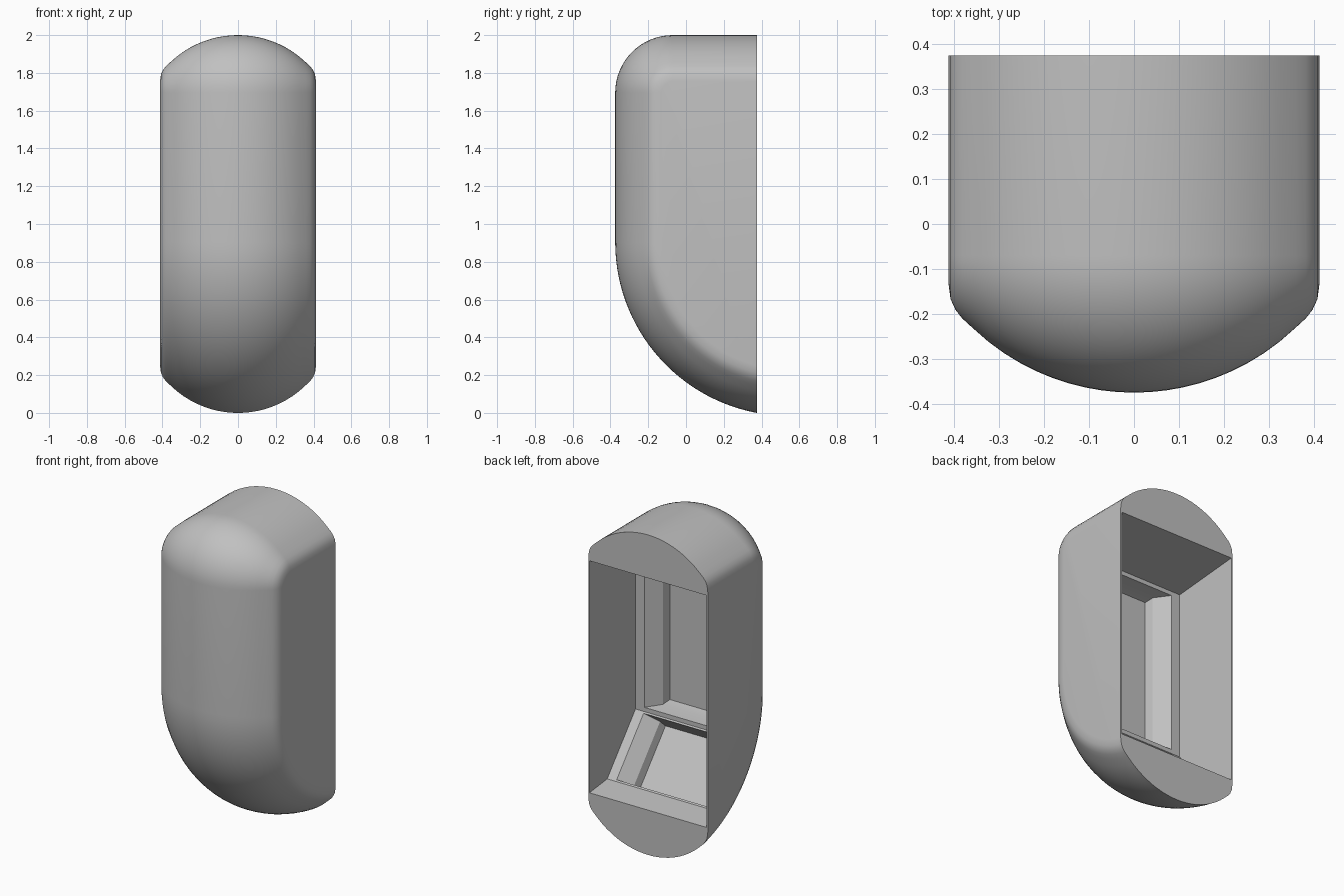
import bpy, bmesh
from math import sin, cos, acos, sqrt, pi, radians
from mathutils import Vector

cube = bpy.data.objects.get("Cube")
if cube:
    bpy.data.objects.remove(cube, do_unlink=True)

BACK = 0.375
grey = bpy.data.materials.new("mid_grey")
grey.use_nodes = True
colour = (0.53, 0.53, 0.53, 1)
grey.diffuse_color = colour
grey.node_tree.nodes["Principled BSDF"].inputs["Base Color"].default_value = colour


def make_object(name, bm):
    bmesh.ops.recalc_face_normals(bm, faces=bm.faces)
    mesh = bpy.data.meshes.new(name)
    bm.to_mesh(mesh)
    bm.free()
    mesh.materials.append(grey)
    obj = bpy.data.objects.new(name, mesh)
    bpy.context.collection.objects.link(obj)
    return obj


def side_path(d):
    """Side outline (y, z), moved inwards by d."""
    pts = [(BACK, 2 - d)]
    for i in range(17):                                   # rounded top
        a = pi / 2 * (1 + i / 16)
        pts.append((-0.07 + (0.305 - d) * cos(a), 1.695 + (0.305 - d) * sin(a)))
    r = 0.92 - d
    end = 2 * pi - acos((BACK - 0.545) / r)               # long curved underside
    for i in range(29):
        a = pi + (end - pi) * i / 28
        pts.append((0.545 + r * cos(a), 0.904 + r * sin(a)))
    return pts


# Outer body: domed cross-section swept along the side outline
R = 0.52
half = [(x, R - sqrt(R * R - x * x)) for x in [0.36 * i / 10 for i in range(11)]]
half += [(0.382, 0.165), (0.397, 0.184), (0.408, 0.208), (0.413, 0.245)]
section = [(-x, d) for x, d in reversed(half[1:])] + half

bm = bmesh.new()
loops = [[bm.verts.new((x, y, z)) for y, z in side_path(d)] for x, d in section]
for a, b in zip(loops, loops[1:]):
    for i in range(len(a) - 1):
        bm.faces.new((a[i], a[i + 1], b[i + 1], b[i]))
bm.faces.new(loops[0])
bm.faces.new(loops[-1])
bm.faces.new([l[0] for l in loops] + [l[-1] for l in reversed(loops)])
body = make_object("shell_body", bm)


def recess(bm, face, depth, sx, sl):
    """Push a face outwards, scaling it across (sx) and along (sl)."""
    n = face.normal.copy()
    centre = face.calc_center_median()
    along = n.cross(Vector((1, 0, 0)))
    new = bmesh.ops.extrude_discrete_faces(bm, faces=[face])["faces"][0]
    for v in new.verts:
        p = v.co - centre
        v.co = centre + Vector((p.x * sx, 0, 0)) + along * p.dot(along) * sl + n * depth
    new.normal_update()
    return new


# Cavity: straight-walled pocket with stepped, chamfered panels
outline = [(0.5, 1.73), (BACK, 1.73), (-0.08, 1.69), (-0.08, 0.63),
           (0.2, 0.3), (BACK, 0.28), (0.5, 0.28)]
bm = bmesh.new()
left = [bm.verts.new((0.405, y, z)) for y, z in outline]
right = [bm.verts.new((-0.405, y, z)) for y, z in outline]
bm.faces.new(left)
bm.faces.new(right[::-1])
count = len(outline)
walls = [bm.faces.new((left[i], right[i], right[(i + 1) % count], left[(i + 1) % count]))
         for i in range(count)]
bmesh.ops.recalc_face_normals(bm, faces=bm.faces)
for panel in (walls[2], walls[3]):
    panel.normal_update()
    for depth, sx, sl in ((0, 0.85, 0.95), (0.075, 0.78, 0.98), (0.05, 0.95, 0.97)):
        panel = recess(bm, panel, depth, sx, sl)
cutter = make_object("cavity_cutter", bm)
cutter.hide_render = True

cut = body.modifiers.new("cavity", "BOOLEAN")
cut.operation = "DIFFERENCE"
cut.solver = "EXACT"
cut.object = cutter
bpy.context.view_layer.objects.active = body
body.select_set(True)
bpy.ops.object.modifier_apply(modifier=cut.name)
bpy.data.objects.remove(cutter, do_unlink=True)
bpy.ops.object.shade_smooth_by_angle(angle=radians(30))
